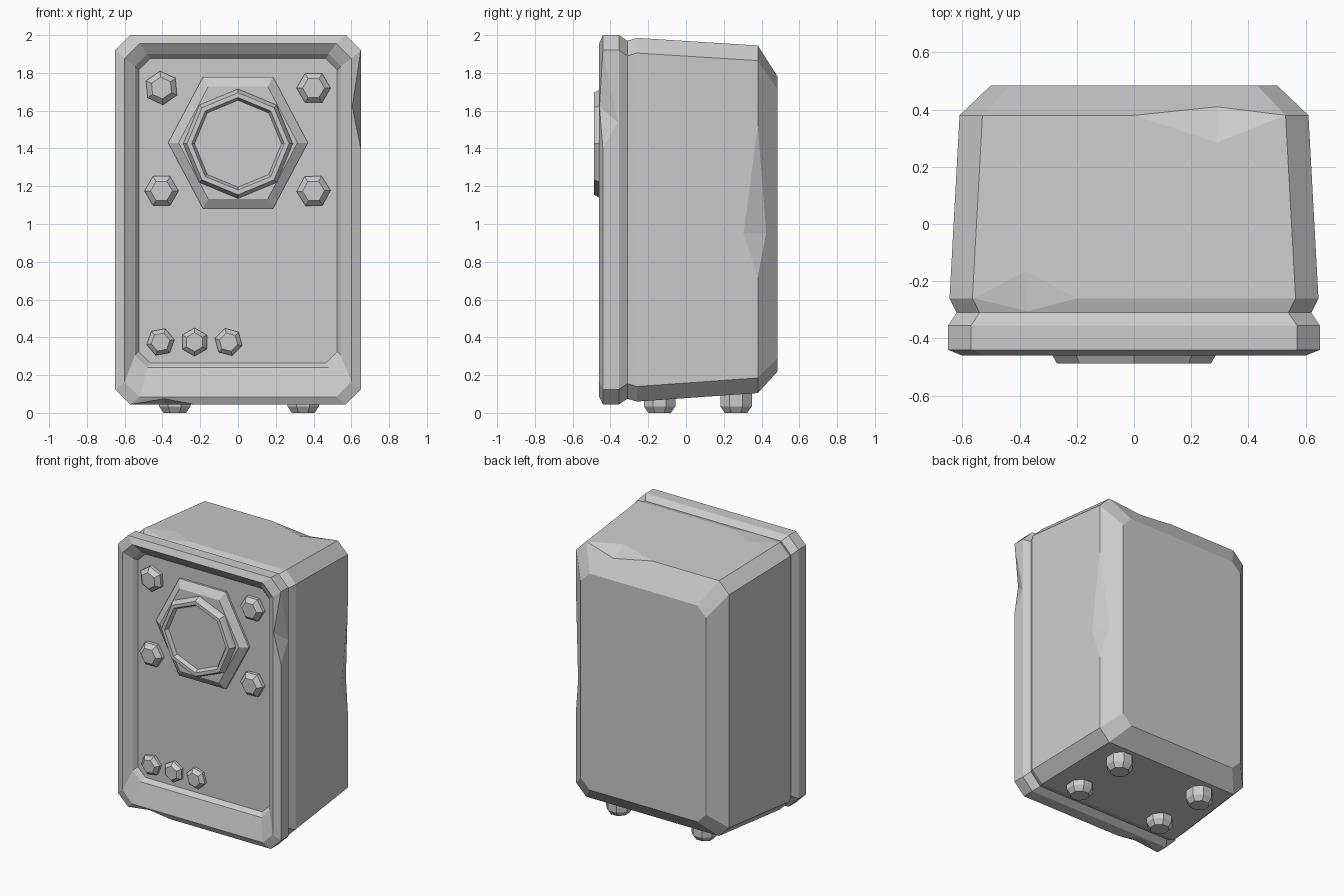
import bpy, bmesh
from math import cos, sin, tau, radians
from mathutils import Vector

if "Cube" in bpy.data.objects:
    bpy.data.objects.remove(bpy.data.objects["Cube"])

grey = bpy.data.materials.new("plain_grey")
grey.use_nodes = True
grey.diffuse_color = (0.6, 0.6, 0.6, 1)
grey.node_tree.nodes["Principled BSDF"].inputs["Base Color"].default_value = grey.diffuse_color


def finish(name, bm):
    bmesh.ops.recalc_face_normals(bm, faces=bm.faces)
    mesh = bpy.data.meshes.new(name)
    bm.to_mesh(mesh)
    bm.free()
    mesh.materials.append(grey)
    obj = bpy.data.objects.new(name, mesh)
    bpy.context.collection.objects.link(obj)
    return obj


def loft(name, rings):
    """Skin a list of equal-length point rings and cap both ends."""
    bm = bmesh.new()
    loops = [[bm.verts.new(p) for p in ring] for ring in rings]
    for a, b in zip(loops, loops[1:]):
        for i in range(len(a)):
            j = (i + 1) % len(a)
            bm.faces.new((a[i], a[j], b[j], b[i]))
    bm.faces.new(loops[0])
    bm.faces.new(loops[-1])
    return finish(name, bm)


def cut_rect(y, hx, low, high, c):
    """Rectangle with clipped corners, standing at depth y."""
    return [(hx, y, low + c), (hx, y, high - c), (hx - c, y, high), (c - hx, y, high),
            (-hx, y, high - c), (-hx, y, low + c), (c - hx, y, low), (hx - c, y, low)]


def knob(name, x, z, sides, profile, turn=0, stretch=1):
    """Polygonal turned part facing the front; profile is (radius, y)."""
    angles = [tau * i / sides + radians(turn) for i in range(sides)]
    return loft(name, [[(x + r * cos(a), y, z + r * stretch * sin(a)) for a in angles]
                       for r, y in profile])


# Casing: recessed panel, rim, groove, body and bevelled back
casing = loft("casing", [cut_rect(*r) for r in (
    (-0.39, 0.525, 0.265, 1.875, 0.06),
    (-0.42, 0.545, 0.24, 1.90, 0.065),
    (-0.46, 0.60, 0.085, 1.955, 0.08),
    (-0.44, 0.65, 0.045, 2.0, 0.08),
    (-0.355, 0.65, 0.045, 2.0, 0.08),
    (-0.31, 0.62, 0.075, 1.97, 0.08),
    (-0.26, 0.645, 0.06, 1.985, 0.08),
    (0.38, 0.61, 0.105, 1.945, 0.08),
    (0.485, 0.50, 0.22, 1.78, 0.07))])

# Worn dents: each is two edge ends and the two ends of its crease
dents = (
    ((0.61, 0.38, 1.52), (0.61, 0.38, 0.72), (0.614, 0.305, 0.95), (0.563, 0.425, 0.95)),
    ((0, 0.38, 1.945), (0.53, 0.38, 1.945), (0.29, 0.285, 1.951), (0.29, 0.41, 1.898)),
    ((-0.56, -0.26, 1.985), (-0.2, -0.26, 1.985), (-0.38, -0.165, 1.979), (-0.37, -0.305, 1.9715)),
    ((0.65, -0.44, 1.92), (0.65, -0.44, 1.4), (0.65, -0.36, 1.54), (0.605, -0.458, 1.62)),
    ((-0.57, -0.44, 0.045), (-0.23, -0.44, 0.045), (-0.39, -0.37, 0.045), (-0.39, -0.455, 0.075)),
)
for points in dents:
    points = [Vector(p) for p in points]
    centre = (points[2] + points[3]) / 2
    bm = bmesh.new()
    for p in points:
        bm.verts.new(centre + (p - centre) * 1.1)
    bmesh.ops.convex_hull(bm, input=bm.verts)
    cutter = finish("dent_cutter", bm)
    cutter.hide_render = True
    mod = casing.modifiers.new("dent", "BOOLEAN")
    mod.object = cutter
    mod.solver = "EXACT"
    bpy.context.view_layer.objects.active = casing
    bpy.ops.object.modifier_apply(modifier=mod.name)
    bpy.data.objects.remove(cutter)

# Dial: hexagonal base plate and eight-sided hollow ring
knob("dial_plate", 0, 1.43, 6, ((0.37, -0.38), (0.37, -0.405), (0.315, -0.44)), stretch=1.09)
knob("dial_ring", 0, 1.425, 8, ((0.30, -0.40), (0.285, -0.46), (0.27, -0.487),
                                (0.245, -0.487), (0.23, -0.455)))
ring_bottom = -0.455
knob("dial_ring_lip", 0, 1.425, 8, ((0.23, ring_bottom + 0.01), (0.23, ring_bottom - 0.006)))

# Bolts around the dial and the row of small buttons
for x, z, turn in ((-0.405, 1.72, 35), (0.4, 1.72, 0), (-0.405, 1.175, 0), (0.4, 1.175, 2)):
    knob("bolt", x, z, 6, ((0.09, -0.38), (0.09, -0.415), (0.058, -0.445)), turn)
for x, turn in ((-0.41, 10), (-0.23, 30), (-0.05, 45)):
    knob("button", x, 0.375, 6, ((0.075, -0.38), (0.075, -0.41), (0.05, -0.435)), turn)

# Feet
for x in (-0.335, 0.345):
    for y in (-0.14, 0.265):
        loft("foot", [[(x + r * cos(tau * i / 8 + tau / 16), y + r * sin(tau * i / 8 + tau / 16), z)
                       for i in range(8)] for r, z in ((0.09, 0.13), (0.09, 0.035), (0.065, 0))])
